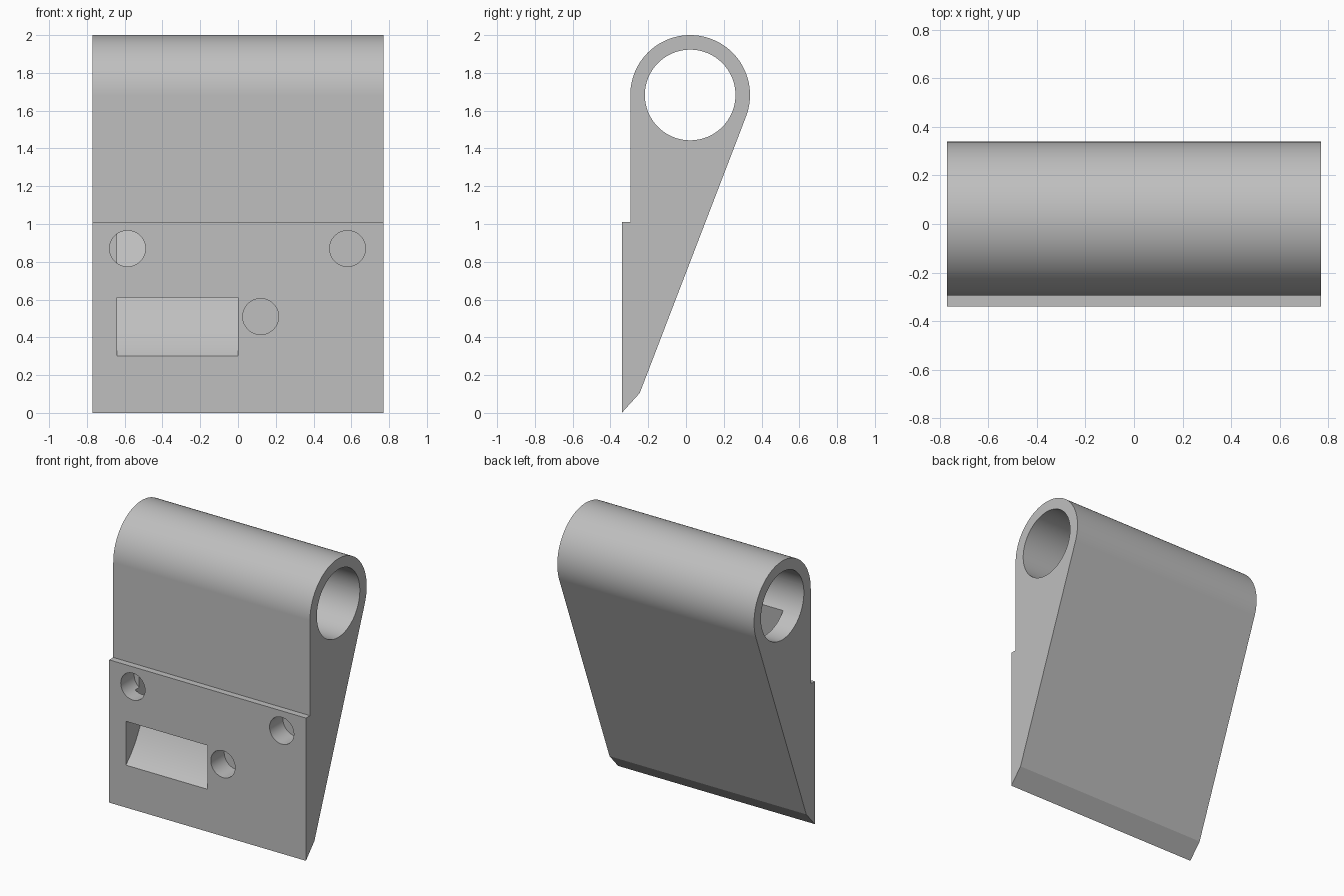
import bpy, bmesh
from math import sin, cos, acos, atan2, hypot, pi, radians
from mathutils import Matrix

if "Cube" in bpy.data.objects:
    bpy.data.objects.remove(bpy.data.objects["Cube"], do_unlink=True)

HALF = 0.77                 # half width of the block
CY, CZ = 0.022, 1.683       # barrel axis
R, BORE = 0.317, 0.24
FRONT = -0.34               # front plate plane

grey = bpy.data.materials.new("light_grey")
grey.use_nodes = True
color = (0.52, 0.52, 0.52, 1)
grey.diffuse_color = color
grey.node_tree.nodes["Principled BSDF"].inputs["Base Color"].default_value = color


def make_object(name, bm):
    bmesh.ops.recalc_face_normals(bm, faces=bm.faces)
    mesh = bpy.data.meshes.new(name)
    bm.to_mesh(mesh)
    bm.free()
    mesh.materials.append(grey)
    obj = bpy.data.objects.new(name, mesh)
    bpy.context.collection.objects.link(obj)
    return obj


def prism(name, outline, x0, x1):
    """Extrude a (y, z) outline along x."""
    bm = bmesh.new()
    face = bm.faces.new([bm.verts.new((x0, y, z)) for y, z in outline])
    ext = bmesh.ops.extrude_face_region(bm, geom=[face])
    verts = [g for g in ext["geom"] if isinstance(g, bmesh.types.BMVert)]
    bmesh.ops.translate(bm, verts=verts, vec=(x1 - x0, 0, 0))
    return make_object(name, bm)


def rod(name, radius, length, centre, axis, segments):
    bm = bmesh.new()
    turn = Matrix.Rotation(pi / 2, 4, axis)
    bmesh.ops.create_cone(bm, cap_ends=True, segments=segments, radius1=radius,
                          radius2=radius, depth=length,
                          matrix=Matrix.Translation(centre) @ turn)
    return make_object(name, bm)


# Body: wedge whose slanted back runs tangent into the round barrel
heel = (-0.245, 0.105)
dy, dz = heel[0] - CY, heel[1] - CZ
start = atan2(dz, dy) + acos(R / hypot(dy, dz))
steps = 72
arc = [(CY + R * cos(a), CZ + R * sin(a))
       for a in (start + (pi - start) * i / steps for i in range(steps + 1))]
step_y = CY - R
body = prism("hinge_block",
             [(FRONT, 0), heel] + arc + [(step_y, 1.01), (FRONT, 1.01)], -HALF, HALF)

# Cutters: bore, curved chute from bore to window, and blind front holes
cutters = [rod("bore_cutter", BORE, 2, (0, CY, CZ), 'Y', 96)]

# Chute floor sweeps from the window sill up parallel to the back
p0, p1, p2 = (FRONT, 0.30), (-0.22, 0.40), (-0.14, 0.61)
sweep = [tuple((1 - t) ** 2 * a + 2 * t * (1 - t) * b + t * t * c
               for a, b, c in zip(p0, p1, p2)) for t in (i / 12 for i in range(13))]
chute = [(FRONT - 0.1, 0.30)] + sweep + [
    (0.18, 1.46), (0.18, CZ - 0.1), (-0.17, CZ - 0.13), (-0.25, 0.61), (FRONT - 0.1, 0.61)]
cutters.append(prism("chute_cutter", chute, -0.64, 0.0))

for i, (x, z) in enumerate([(-0.585, 0.87), (0.58, 0.87), (0.12, 0.51)]):
    cutters.append(rod(f"hole_cutter_{i + 1}", 0.095, 0.30, (x, FRONT, z), 'X', 64))

for cutter in cutters:
    mod = body.modifiers.new(cutter.name, 'BOOLEAN')
    mod.operation = 'DIFFERENCE'
    mod.solver = 'EXACT'
    mod.object = cutter

# Bake the cuts, then remove the cutters
depsgraph = bpy.context.evaluated_depsgraph_get()
baked = bpy.data.meshes.new_from_object(body.evaluated_get(depsgraph))
body.modifiers.clear()
body.data = baked
baked.materials.clear()
baked.materials.append(grey)
for poly in baked.polygons:
    poly.material_index = 0
for cutter in cutters:
    bpy.data.objects.remove(cutter, do_unlink=True)

# Smooth curves with crisp edges
bpy.ops.object.select_all(action='DESELECT')
body.select_set(True)
bpy.context.view_layer.objects.active = body
bpy.ops.object.shade_smooth_by_angle(angle=radians(20))
weighted = body.modifiers.new("even_shading", 'WEIGHTED_NORMAL')
weighted.keep_sharp = True
